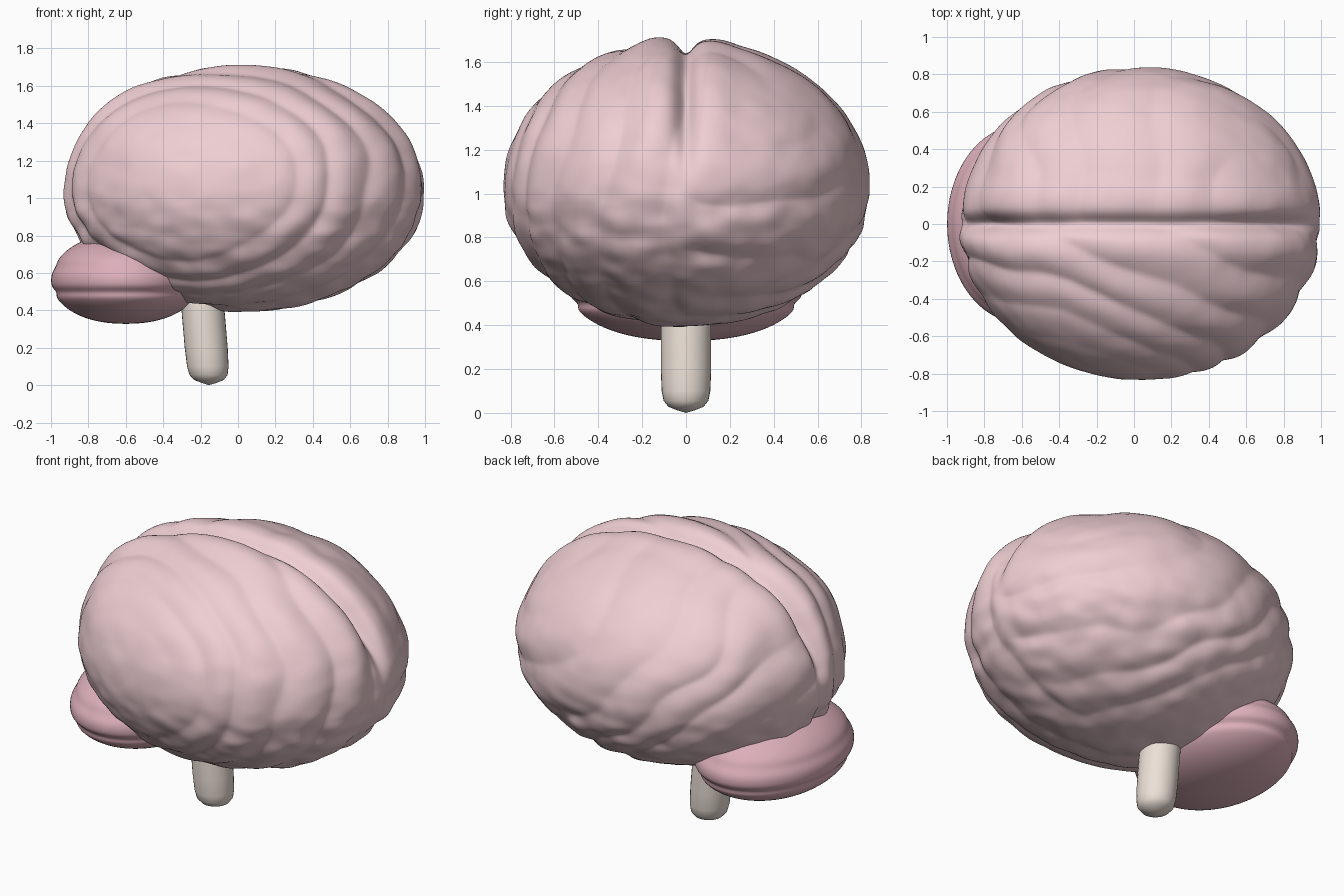
import bpy, bmesh, math
from mathutils import Vector, Matrix, noise

if "Cube" in bpy.data.objects:
    bpy.data.objects.remove(bpy.data.objects["Cube"])


def material(name, rgb):
    m = bpy.data.materials.new(name)
    m.diffuse_color = (*rgb, 1)
    m.use_nodes = True
    m.node_tree.nodes["Principled BSDF"].inputs["Base Color"].default_value = m.diffuse_color
    return m


def smoothstep(a, b, v):
    t = max(0, min(1, (v - a) / (b - a)))
    return t * t * (3 - 2 * t)


def sphere_part(name, segs, rings, turn, shape, mat):
    """Unit sphere whose vertices are moved by a shape function."""
    bm = bmesh.new()
    bmesh.ops.create_uvsphere(bm, u_segments=segs, v_segments=rings, radius=1, matrix=turn)
    for v in bm.verts:
        v.co = shape(v.co.normalized())
    return finish(name, bm, mat)


def finish(name, bm, mat):
    bmesh.ops.recalc_face_normals(bm, faces=bm.faces)
    for f in bm.faces:
        f.smooth = True
    me = bpy.data.meshes.new(name)
    bm.to_mesh(me)
    bm.free()
    me.materials.append(mat)
    ob = bpy.data.objects.new(name, me)
    bpy.context.collection.objects.link(ob)
    return ob


def ridge(phase):
    # rounded folds with narrower grooves between them
    return math.sqrt(math.sin(phase) ** 2 + 0.02) - 0.6


def folds(n):
    warp = noise.noise(n * 1.7)
    # near side: arcs spreading from the rear of the flank
    d = (n - Vector((-0.4, -0.9, 0.1))).length
    near = ridge(14 * d + 1.1 * warp) * (0.1 + 0.9 * smoothstep(0.45, 1.0, d))
    # far side: slanting bands
    far = ridge(10 * (0.75 * n.x + 0.6 * n.z) + 3 * n.y + 1.8 * warp) * 0.7
    t = smoothstep(-0.08, 0.08, n.y)
    # small lumps low on the flanks and over the crown
    lumps = noise.noise(n * 7 + Vector((3, 1, 7)))
    low = smoothstep(-0.1, 0.4, -n.z)
    return near * (1 - t) + far * t + lumps * (0.15 + 0.35 * low)


def cerebrum_shape(n):
    r = 1.004 + 0.03 * folds(n)
    # long groove between the two halves
    r -= 0.085 * math.exp(-(n.y / 0.055) ** 2) * smoothstep(-0.1, 0.6, n.z)
    r += 0.02 * math.exp(-((abs(n.y) - 0.17) / 0.1) ** 2) * smoothstep(0, 0.6, n.z)
    # slightly fuller rear crown
    r += 0.03 * math.exp(-((n.x + 0.68) / 0.2) ** 2) * smoothstep(0.1, 0.6, n.z)
    rz = 0.667 if n.z > 0 else 0.63
    return Vector((0.035 + 0.955 * n.x * r, 0.83 * n.y * r, 1.03 + rz * n.z * r))


def cerebellum_shape(n):
    # soft horizontal ridges around the rim
    rim = math.sqrt(max(0, 1 - n.z ** 2))
    groove = -0.035 * math.exp(-((n.z + 0.27) / 0.09) ** 2) - 0.02 * math.exp(-((n.z - 0.3) / 0.12) ** 2)
    r = rim ** 0.9 * (1.01 + groove)
    a = math.atan2(n.y, n.x)
    h = 0.25 if n.z > 0 else 0.232
    return Vector((-0.6 + 0.395 * r * math.cos(a), 0.525 * r * math.sin(a), 0.56 + h * n.z))


pink = material("cortex pink", (0.86, 0.62, 0.65))
rose = material("cerebellum rose", (0.72, 0.43, 0.49))
cream = material("stem cream", (0.84, 0.75, 0.68))

# Cerebrum: sphere poles run along x so edges follow the middle groove
sphere_part("cerebrum", 288, 192, Matrix.Rotation(math.pi / 2, 4, 'Y'), cerebrum_shape, pink)

# Cerebellum tucked under the rear
sphere_part("cerebellum", 96, 64, Matrix.Identity(4), cerebellum_shape, rose)

# Brain stem: turned profile with a rounded tip, leaning backward towards the top
profile = [(0.04, 0.012), (0.08, 0.028), (0.102, 0.055), (0.111, 0.10),
           (0.115, 0.20), (0.115, 0.40), (0.11, 0.62)]
bm = bmesh.new()
sides = 32
rows = []
for r, z in profile:
    cx = -0.153 - 0.085 * z
    rows.append([bm.verts.new((cx + r * math.cos(i * math.tau / sides),
                               r * math.sin(i * math.tau / sides), z)) for i in range(sides)])
tip = bm.verts.new((-0.157, 0, 0))
for i in range(sides):
    j = (i + 1) % sides
    bm.faces.new((tip, rows[0][j], rows[0][i]))
    for a, b in zip(rows, rows[1:]):
        bm.faces.new((a[i], a[j], b[j], b[i]))
bm.faces.new(rows[-1])
finish("brain_stem", bm, cream)
